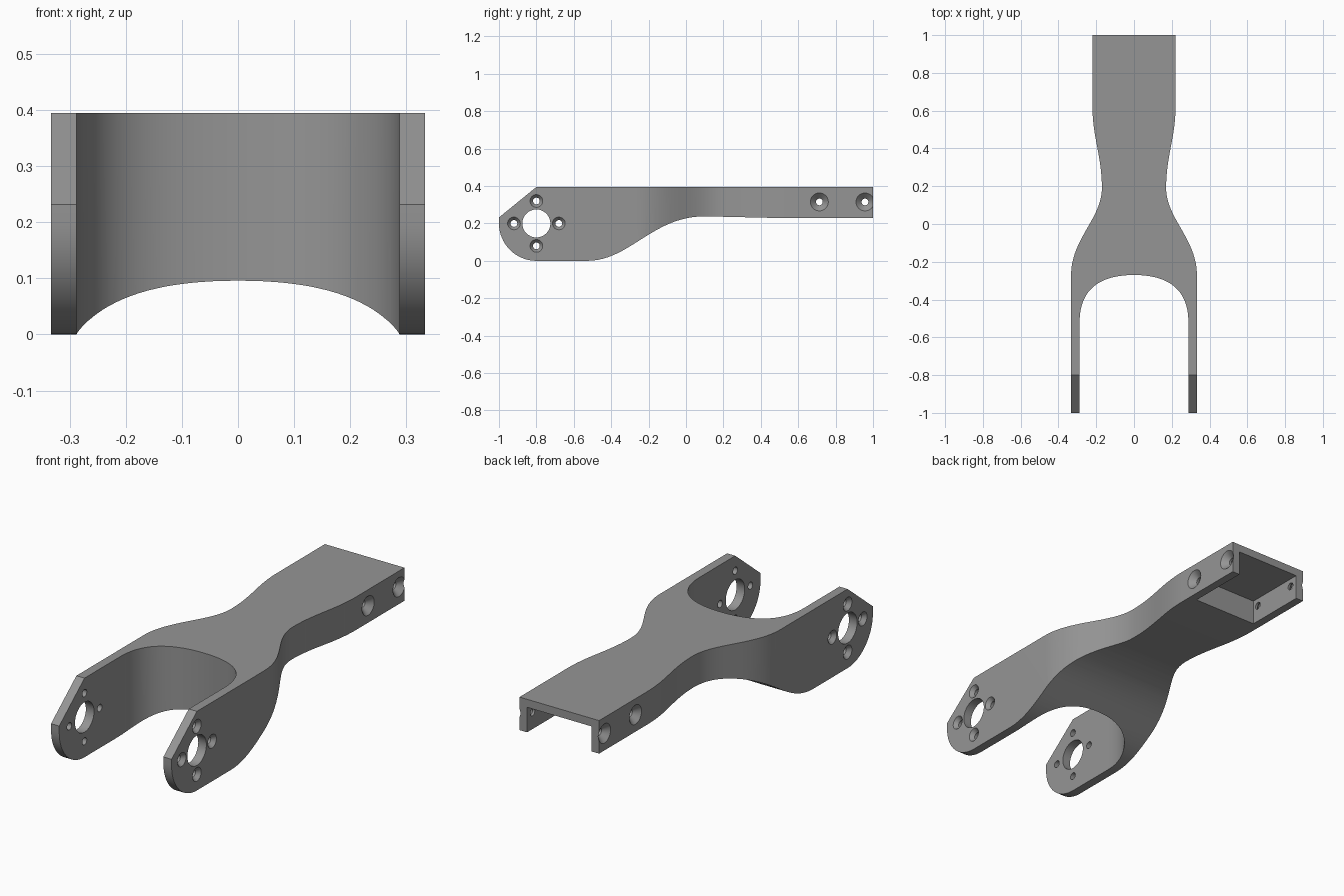
import bpy, bmesh, math
from mathutils import Vector, Matrix
from mathutils.geometry import interpolate_bezier

if "Cube" in bpy.data.objects:
    bpy.data.objects.remove(bpy.data.objects["Cube"])

SIDE_HOLES = [(-0.8, 0.32), (-0.8, 0.08), (-0.92, 0.2), (-0.68, 0.2)]
END_HOLES = [(0.713, 0.315), (0.957, 0.315)]

grey = bpy.data.materials.new("grey metal")
grey.diffuse_color = (0.3, 0.3, 0.3, 1)
grey.use_nodes = True
grey.node_tree.nodes["Principled BSDF"].inputs["Base Color"].default_value = grey.diffuse_color


def curve(a, b, c, d, n=24):
    return [tuple(p) for p in interpolate_bezier(*[Vector(q) for q in (a, b, c, d)], n)]


def mirrored(half):
    """Close a half outline across x = 0."""
    return half + [(-x, y) for x, y in reversed(half) if abs(x) > 1e-5]


def finish(bm, name):
    bmesh.ops.recalc_face_normals(bm, faces=bm.faces)
    me = bpy.data.meshes.new(name)
    bm.to_mesh(me)
    bm.free()
    ob = bpy.data.objects.new(name, me)
    me.materials.append(grey)
    bpy.context.collection.objects.link(ob)
    return ob


def extrude(name, pts, axis, lo, hi):
    """Prism: axis 'z' takes (x, y) points, axis 'x' takes (y, z) points."""
    bm = bmesh.new()
    place = (lambda p, h: (p[0], p[1], h)) if axis == 'z' else (lambda p, h: (h, p[0], p[1]))
    face = bm.faces.new([bm.verts.new(place(p, lo)) for p in pts])
    ext = bmesh.ops.extrude_face_region(bm, geom=[face])
    verts = [v for v in ext['geom'] if isinstance(v, bmesh.types.BMVert)]
    bmesh.ops.translate(bm, verts=verts, vec=place((0, 0), hi - lo))
    return finish(bm, name)


def lathe_x(name, y, z, rings, n=32):
    """Round cutter along x from (x, radius) rings."""
    bm = bmesh.new()
    loops = [[bm.verts.new((x, y + r * math.cos(2 * math.pi * i / n),
                            z + r * math.sin(2 * math.pi * i / n))) for i in range(n)]
             for x, r in rings]
    for a, b in zip(loops, loops[1:]):
        for i in range(n):
            j = (i + 1) % n
            bm.faces.new((a[i], a[j], b[j], b[i]))
    bm.faces.new(loops[0])
    bm.faces.new(loops[-1])
    return finish(bm, name)


def boolean(ob, tool, op):
    mod = ob.modifiers.new(op, 'BOOLEAN')
    mod.operation, mod.solver, mod.object = op, 'EXACT', tool
    bpy.context.view_layer.objects.active = ob
    bpy.ops.object.modifier_apply(modifier=mod.name)
    bpy.data.objects.remove(tool)


# plan outline: tail, waist and wide fork
plan = [(0.22, 1.0)]
plan += curve((0.22, 0.62), (0.22, 0.46), (0.17, 0.36), (0.17, 0.19))
plan += curve((0.17, 0.19), (0.17, 0.03), (0.333, -0.08), (0.333, -0.27))[1:]
plan += [(0.333, -1.0)]
arm = extrude("fork_arm", mirrored(plan), 'z', -0.05, 0.395)

# side profile: rounded, chamfered fork tip and swept underside
side = [(1.0, 0.395), (-0.8, 0.395), (-1.0, 0.232)]
side += [(-0.8 - 0.2 * math.cos(a), 0.2 - 0.2 * math.sin(a))
         for a in [math.pi / 2 * i / 16 for i in range(17)]]
side += curve((-0.53, 0), (-0.3, 0), (-0.18, 0.238), (0.1, 0.238))
side += [(0.45, 0.23), (1.0, 0.23)]
boolean(arm, extrude("side_profile", side, 'x', -0.5, 0.5), 'INTERSECT')

# slot between the fork prongs
slot = [(0.288, -1.1)] + curve((0.288, -0.52), (0.288, -0.345), (0.18, -0.27), (0, -0.27))
boolean(arm, extrude("fork_slot", mirrored(slot), 'z', -0.2, 0.6), 'DIFFERENCE')

# open pocket under the tail
pocket = [(0.178, 1.1), (0.178, 0.68), (-0.178, 0.68), (-0.178, 1.1)]
boolean(arm, extrude("tail_pocket", pocket, 'z', 0.1, 0.355), 'DIFFERENCE')

# bearing holes and countersunk screw holes on both sides
for s in (-1, 1):
    boolean(arm, lathe_x("bearing_hole", -0.8, 0.2, [(s * 0.25, 0.075), (s * 0.4, 0.075)]),
            'DIFFERENCE')
    for holes, outer, r_big, depth, inner in ((SIDE_HOLES, 0.333, 0.034, 0.02, 0.25),
                                              (END_HOLES, 0.22, 0.048, 0.03, 0.13)):
        for y, z in holes:
            rings = [(s * inner, 0.018), (s * (outer - depth), 0.018),
                     (s * outer, r_big), (s * (outer + 0.03), r_big)]
            boolean(arm, lathe_x("screw_hole", y, z, rings), 'DIFFERENCE')

bpy.ops.object.select_all(action='DESELECT')
arm.select_set(True)
bpy.context.view_layer.objects.active = arm
bpy.ops.object.shade_smooth_by_angle(angle=math.radians(30))
